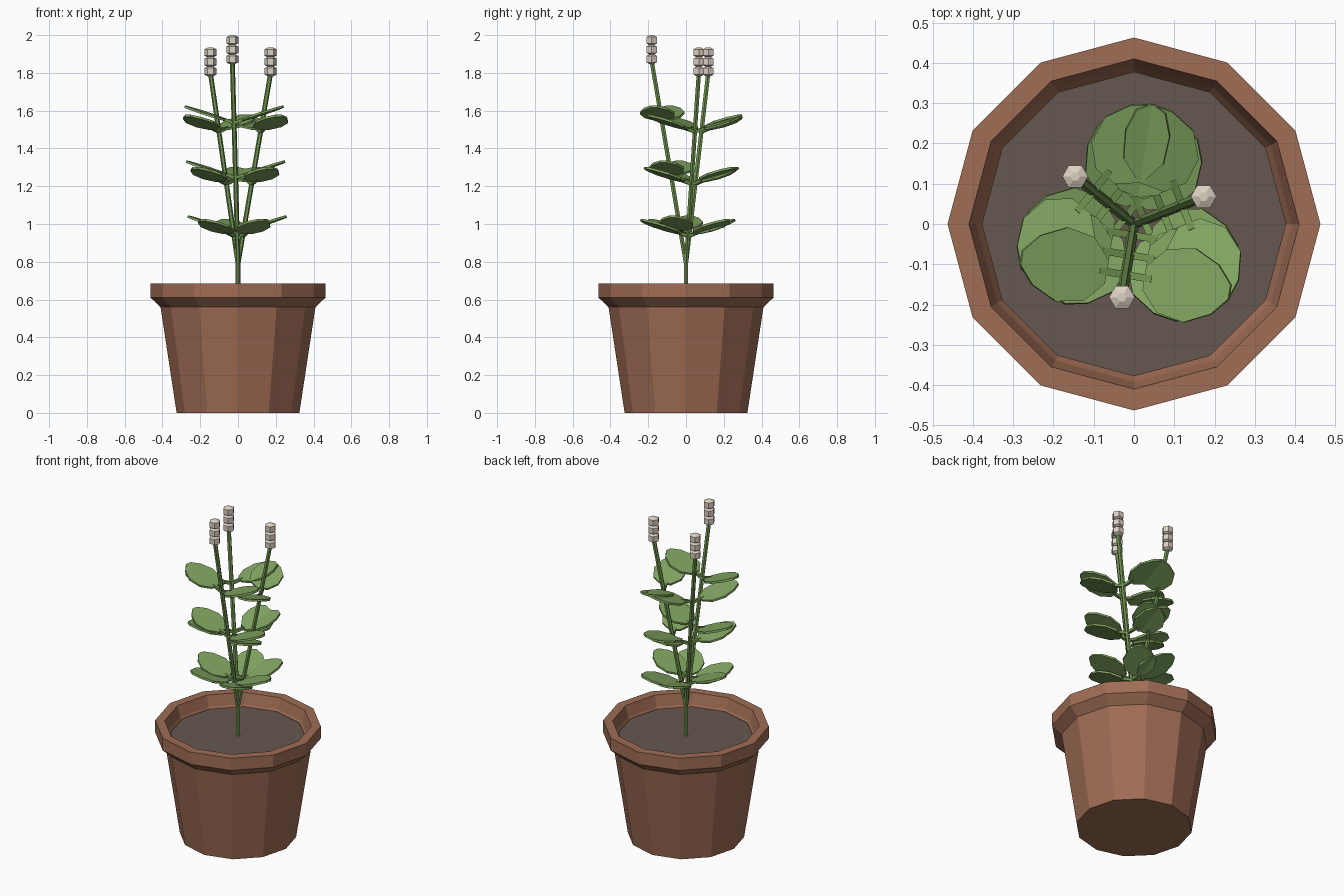
import bpy, bmesh, math
from mathutils import Vector

if "Cube" in bpy.data.objects:
    bpy.data.objects.remove(bpy.data.objects["Cube"])


def material(name, rgb):
    lin = [(c / 255 / 12.92 if c < 10 else ((c / 255 + 0.055) / 1.055) ** 2.4) for c in rgb]
    m = bpy.data.materials.new(name)
    m.diffuse_color = (*lin, 1)
    m.use_nodes = True
    m.node_tree.nodes["Principled BSDF"].inputs["Base Color"].default_value = m.diffuse_color
    return m


TERRACOTTA = material("terracotta", (160, 109, 85))
SOIL = material("soil", (101, 88, 80))
STEM = material("stem green", (112, 148, 80))
LEAF = material("leaf green", (130, 166, 97))
BUD = material("bud cream", (220, 209, 194))


def finish(bm, name, mat):
    bmesh.ops.recalc_face_normals(bm, faces=bm.faces)
    me = bpy.data.meshes.new(name)
    bm.to_mesh(me)
    bm.free()
    me.materials.append(mat)
    ob = bpy.data.objects.new(name, me)
    bpy.context.collection.objects.link(ob)
    return ob


def lathe(bm, profile, sides, centre=(0, 0, 0)):
    """Revolve (radius, z) points; ends are capped."""
    c = Vector(centre)
    rings = []
    for r, z in profile:
        rings.append([bm.verts.new(c + Vector((r * math.cos(a), r * math.sin(a), z)))
                      for a in (2 * math.pi * i / sides for i in range(sides))])
    for lo, hi in zip(rings, rings[1:]):
        for i in range(sides):
            j = (i + 1) % sides
            bm.faces.new((lo[i], lo[j], hi[j], hi[i]))
    bm.faces.new(rings[0][::-1])
    bm.faces.new(rings[-1])


def tube(bm, points, r, sides=6):
    rings = []
    for p in points:
        rings.append([bm.verts.new(Vector(p) + Vector((r * math.cos(a), r * math.sin(a), 0)))
                      for a in (2 * math.pi * i / sides for i in range(sides))])
    for lo, hi in zip(rings, rings[1:]):
        for i in range(sides):
            j = (i + 1) % sides
            bm.faces.new((lo[i], lo[j], hi[j], hi[i]))
    bm.faces.new(rings[0][::-1])
    bm.faces.new(rings[-1])


def plate(bm, outline, origin, along, across, thick):
    """Flat outline (u, v) extruded to a thin slab."""
    n = along.cross(across).normalized() * thick / 2
    pts = [origin + along * u + across * v for u, v in outline]
    top = [bm.verts.new(p + n) for p in pts]
    bot = [bm.verts.new(p - n) for p in pts]
    bm.faces.new(top)
    bm.faces.new(bot[::-1])
    for i in range(len(pts)):
        j = (i + 1) % len(pts)
        bm.faces.new((top[i], bot[i], bot[j], top[j]))


# Pot with flared rim and recessed inside
bm = bmesh.new()
lathe(bm, [(0.325, 0), (0.41, 0.56), (0.463, 0.61), (0.463, 0.685),
           (0.41, 0.685), (0.392, 0.62), (0.37, 0.58)], 12)
finish(bm, "pot", TERRACOTTA)

# Soil
bm = bmesh.new()
lathe(bm, [(0.37, 0.585), (0.378, 0.612)], 12)
finish(bm, "soil", SOIL)

# Stems, paired leaves on each stem, and stacked buds
FORK = Vector((0, 0, 0.79))
TIPS = [Vector((-0.146, 0.118, 1.80)), Vector((0.173, 0.068, 1.80)), Vector((-0.03, -0.182, 1.865))]
half = [(0.05, 0.03), (0.095, 0.08), (0.165, 0.093), (0.23, 0.062), (0.268, 0.018)]
BLADE = half + [(u, -v) for u, v in reversed(half)]
STALK = [(0, 0.009), (0.07, 0.009), (0.07, -0.009), (0, -0.009)]

stems, stalks, blades, buds = (bmesh.new() for _ in range(4))
for tip in TIPS:
    tube(stems, [(0, 0, 0.6), FORK, tip], 0.013)
    heading = math.atan2(tip.y, tip.x)
    for frac in (0.28, 0.51, 0.74):
        z = 0.6 + frac * (tip.z - 0.6)
        base = FORK.lerp(tip, (z - FORK.z) / (tip.z - FORK.z))
        for side in (-1, 1):
            a = heading + side * math.pi / 2
            tilt = math.radians(18)
            along = Vector((math.cos(a) * math.cos(tilt), math.sin(a) * math.cos(tilt), math.sin(tilt)))
            across = Vector((-math.sin(a), math.cos(a), 0))
            plate(stalks, STALK, base, along, across, 0.016)
            plate(blades, BLADE, base, along * 1.03, across, 0.012)
    for k in range(3):
        lathe(buds, [(0.012, -0.027), (0.032, -0.017), (0.032, 0.017), (0.012, 0.027)], 6,
              (tip.x, tip.y, tip.z + 0.008 + 0.05 * k))

finish(stems, "stems", STEM)
finish(stalks, "leaf_stalks", STEM)
finish(blades, "leaves", LEAF)
finish(buds, "flower_buds", BUD)
